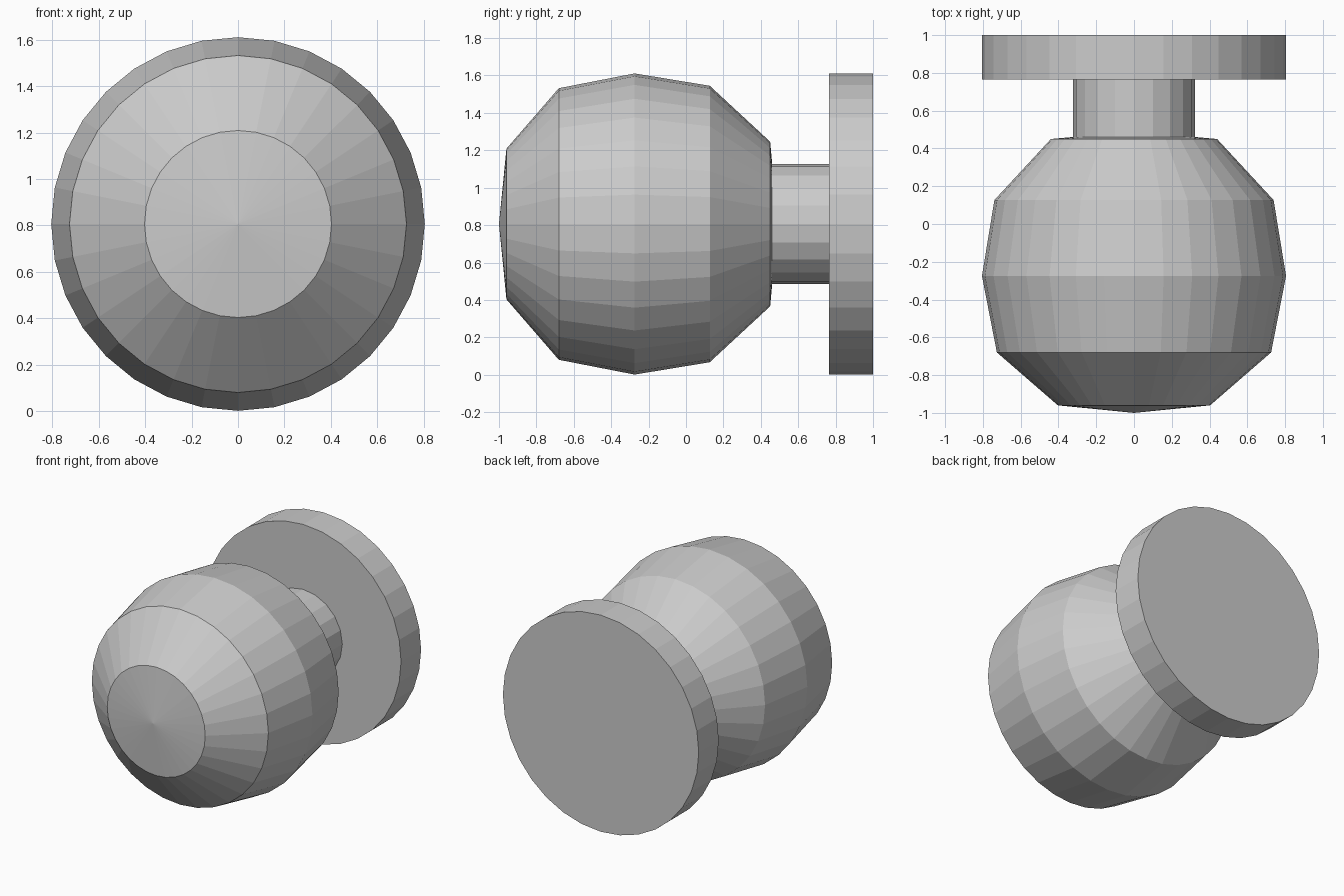
import bpy, bmesh
from math import sin, cos, tau

if "Cube" in bpy.data.objects:
    bpy.data.objects.remove(bpy.data.objects["Cube"])

AXIS_Z = 0.806  # height of the knob's axis


def lathe(name, profile, sides):
    """Revolve (y, radius) points about the horizontal y axis, closing both ends."""
    bm = bmesh.new()
    rings = []
    for y, r in profile:
        count = sides if r > 0 else 1
        rings.append([bm.verts.new((r * cos(tau * i / sides), y,
                                    AXIS_Z + r * sin(tau * i / sides)))
                      for i in range(count)])
    for a, b in zip(rings, rings[1:]):
        for i in range(sides):
            j = (i + 1) % sides
            if len(a) == 1:
                bm.faces.new((a[0], b[i], b[j]))
            elif len(b) == 1:
                bm.faces.new((a[i], b[0], a[j]))
            else:
                bm.faces.new((a[i], b[i], b[j], a[j]))
    for end in (rings[0], rings[-1]):
        if len(end) > 1:
            bm.faces.new(end)
    bmesh.ops.recalc_face_normals(bm, faces=bm.faces)
    mesh = bpy.data.meshes.new(name)
    bm.to_mesh(mesh)
    bm.free()
    obj = bpy.data.objects.new(name, mesh)
    bpy.context.collection.objects.link(obj)
    return obj


# Faceted grip, with shallow cones at front and back
lathe("knob", [(-1.0, 0), (-0.96, 0.403), (-0.68, 0.726), (-0.275, 0.805),
               (0.127, 0.739), (0.45, 0.44), (0.49, 0)], 32)
# Stem joining the grip to the plate
lathe("neck", [(0.455, 0.322), (0.765, 0.322)], 20)
# Round mounting plate at the back
lathe("back_plate", [(0.765, 0.805), (1.0, 0.805)], 32)
